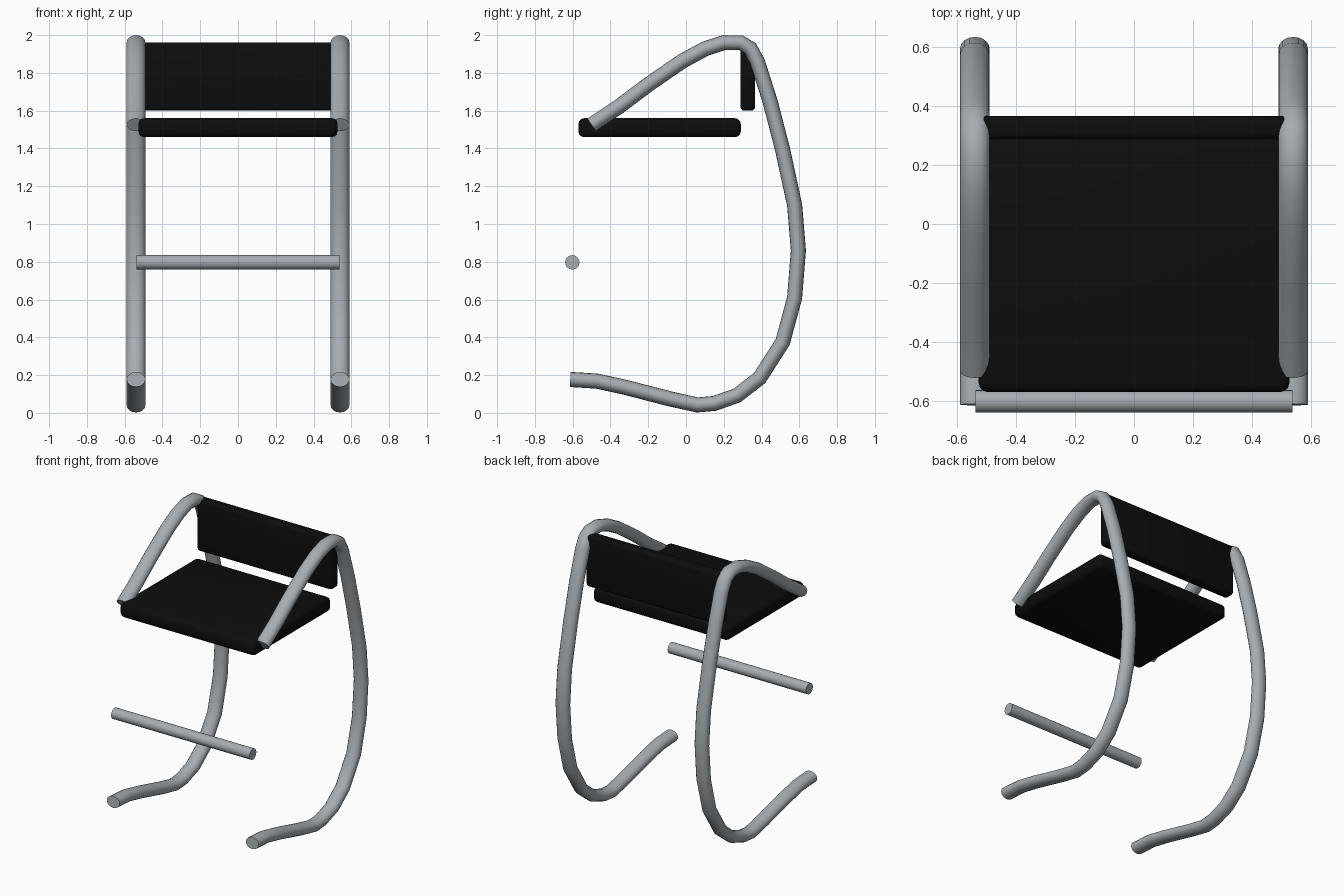
import bpy, bmesh, math
from mathutils import Vector

cube = bpy.data.objects.get("Cube")
if cube:
    bpy.data.objects.remove(cube, do_unlink=True)


def make_material(name, rgb, metallic, roughness):
    mat = bpy.data.materials.new(name)
    mat.use_nodes = True
    mat.diffuse_color = (*rgb, 1)
    bsdf = mat.node_tree.nodes["Principled BSDF"]
    bsdf.inputs["Base Color"].default_value = (*rgb, 1)
    bsdf.inputs["Metallic"].default_value = metallic
    bsdf.inputs["Roughness"].default_value = roughness
    return mat


STEEL = make_material("grey steel", (0.38, 0.42, 0.45), 0, 0.4)
BLACK = make_material("black padding", (0.004, 0.004, 0.004), 0, 0.7)


def add_object(name, bm, mat):
    bmesh.ops.recalc_face_normals(bm, faces=bm.faces)
    mesh = bpy.data.meshes.new(name)
    bm.to_mesh(mesh)
    bm.free()
    mesh.materials.append(mat)
    obj = bpy.data.objects.new(name, mesh)
    bpy.context.collection.objects.link(obj)
    bpy.ops.object.select_all(action="DESELECT")
    obj.select_set(True)
    bpy.context.view_layer.objects.active = obj
    bpy.ops.object.shade_smooth_by_angle(angle=math.radians(35))
    return obj


def tube(name, x, path, half_width, half_depth, sides=16):
    """Sweep an oval section along a path of (y, z) points."""
    bm = bmesh.new()
    points = [Vector((x, y, z)) for y, z in path]
    rings = []
    for i, p in enumerate(points):
        before = (p - points[i - 1]).normalized() if i else Vector()
        after = (points[i + 1] - p).normalized() if i + 1 < len(points) else Vector()
        tangent = (before + after).normalized()
        normal = Vector((0, -tangent.z, tangent.y))
        ring = []
        for k in range(sides):
            a = math.tau * k / sides
            offset = normal * (half_depth * math.sin(a))
            offset.x = half_width * math.cos(a)
            ring.append(bm.verts.new(p + offset))
        rings.append(ring)
    for r, s in zip(rings, rings[1:]):
        for k in range(sides):
            n = (k + 1) % sides
            bm.faces.new((r[k], r[n], s[n], s[k]))
    bm.faces.new(rings[0])
    bm.faces.new(rings[-1])
    return add_object(name, bm, STEEL)


def pad(name, low, high, radius):
    """Box between two corners with rounded edges."""
    bm = bmesh.new()
    bmesh.ops.create_cube(bm, size=1)
    for v in bm.verts:
        v.co = Vector([h if c > 0 else l for c, l, h in zip(v.co, low, high)])
    bmesh.ops.bevel(bm, geom=bm.edges[:], offset=radius, segments=3,
                    profile=0.5, affect="EDGES")
    return add_object(name, bm, BLACK)


# Bent side frames: foot, back upright and arm in one tube
frame_path = [
    (-0.613, 0.177), (-0.47, 0.168), (-0.32, 0.135), (-0.08, 0.073),
    (0.06, 0.042), (0.15, 0.05), (0.27, 0.092), (0.39, 0.185),
    (0.512, 0.375), (0.575, 0.61), (0.595, 0.86), (0.575, 1.10),
    (0.51, 1.40), (0.445, 1.65), (0.378, 1.86), (0.34, 1.93),
    (0.29, 1.96), (0.20, 1.96), (0.10, 1.927), (-0.02, 1.862),
    (-0.20, 1.738), (-0.35, 1.625), (-0.50, 1.525)]
for side, x in (("left", 0.54), ("right", -0.54)):
    tube(side + "_frame", x, frame_path, 0.05, 0.04)

# Footrest bar
bm = bmesh.new()
bmesh.ops.create_cone(bm, cap_ends=True, segments=20, radius1=0.038,
                      radius2=0.038, depth=1.075)
for v in bm.verts:
    v.co = Vector((v.co.z, v.co.y - 0.602, v.co.x + 0.797))
add_object("footrest_bar", bm, STEEL)

# Seat and backrest pads
pad("seat", (-0.527, -0.57, 1.46), (0.527, 0.29, 1.56), 0.03)
pad("backrest", (-0.525, 0.288, 1.60), (0.525, 0.366, 1.96), 0.02)
